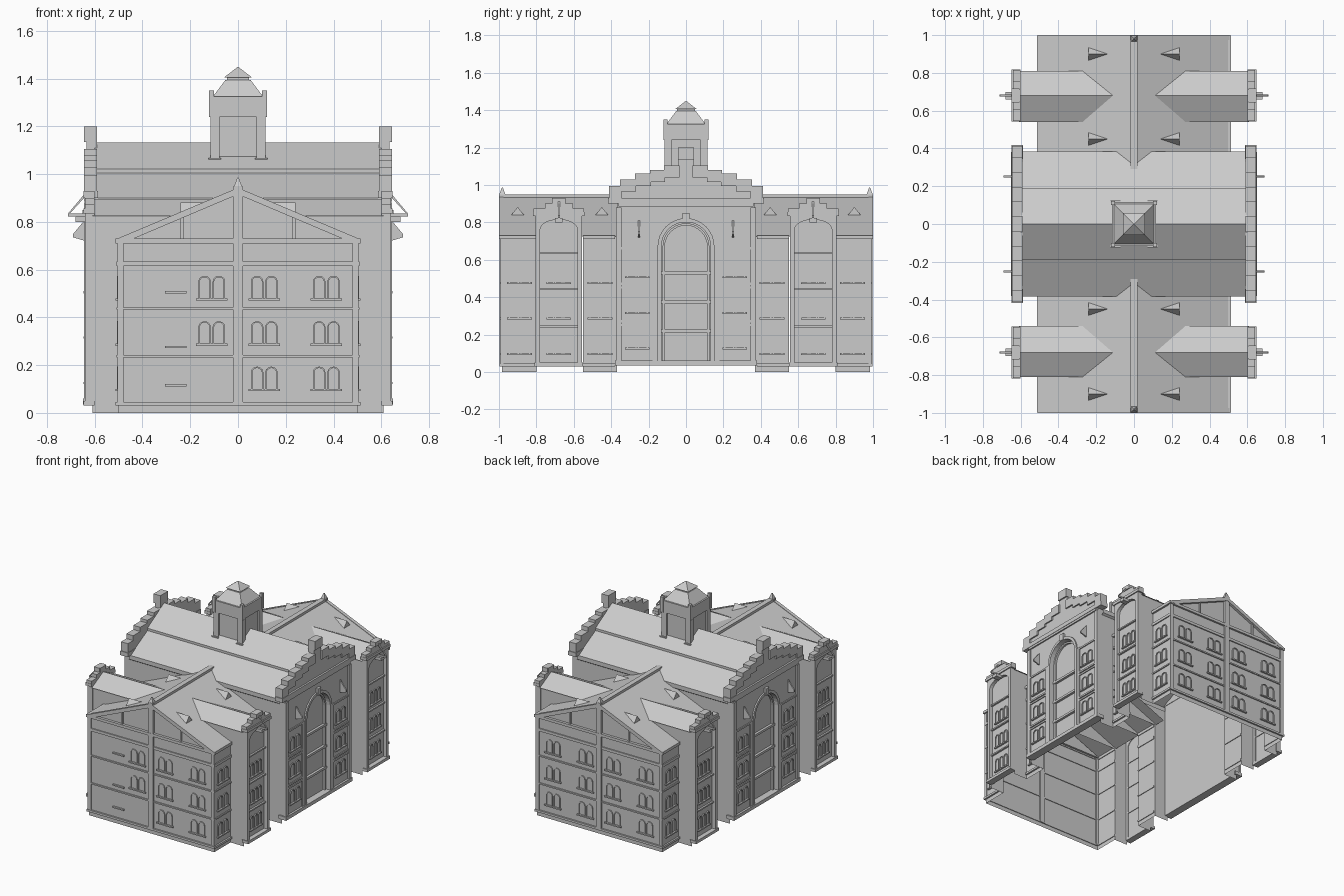
import bpy, bmesh, math
from mathutils import Matrix, Vector

if "Cube" in bpy.data.objects:
    bpy.data.objects.remove(bpy.data.objects["Cube"])


def prism(bm, pts, axis, a, b, solid=True):
    """Extrude a 2D profile along an axis; solid=False leaves an open sheet."""
    def at(p, t):
        u, v = p
        return {'x': (t, u, v), 'y': (u, t, v), 'z': (u, v, t)}[axis]
    lo = [bm.verts.new(at(p, a)) for p in pts]
    hi = [bm.verts.new(at(p, b)) for p in pts]
    n = len(pts)
    fs = [bm.faces.new((lo[i], lo[(i + 1) % n], hi[(i + 1) % n], hi[i]))
          for i in range(n if solid else n - 1)]
    if solid:
        fs += [bm.faces.new(lo[::-1]), bm.faces.new(hi)]
    bmesh.ops.recalc_face_normals(bm, faces=fs)


def box(bm, x0, x1, y0, y1, z0, z1):
    prism(bm, [(x0, y0), (x1, y0), (x1, y1), (x0, y1)], 'z', z0, z1)


def finish(name, bm, mirror=""):
    me = bpy.data.meshes.new(name)
    bm.to_mesh(me)
    bm.free()
    ob = bpy.data.objects.new(name, me)
    bpy.context.collection.objects.link(ob)
    if mirror:
        m = ob.modifiers.new("mirror", 'MIRROR')
        m.use_axis = ('X' in mirror, 'Y' in mirror, False)
        m.use_mirror_merge = False
    return ob


def boxes(name, items, mirror=""):
    bm = bmesh.new()
    for it in items:
        box(bm, *it)
    return finish(name, bm, mirror)


def shape(name, pts, axis, a, b, mirror="", solid=True):
    bm = bmesh.new()
    prism(bm, pts, axis, a, b, solid)
    return finish(name, bm, mirror)


def arch(c, w, z0, spring, rise, n=12):
    """Arched outline from right foot over the top to left foot."""
    return ([(c + w, z0)]
            + [(c + w * math.cos(math.pi * i / n), spring + rise * math.sin(math.pi * i / n))
               for i in range(n + 1)] + [(c - w, z0)])


def arch_ring(bm, c, w, t, z0, spring, rise, axis, a, b, n=12):
    outer = arch(c, w, z0, spring, rise, n)
    inner = arch(c, w - t, z0, spring, rise - t, n)
    prism(bm, outer + inner[::-1], axis, a, b)


def windows(bm, centre, count, rows, axis, wall):
    """Rows of arched lights with one shared sill."""
    for z in rows:
        for k in range(count):
            c = centre + (k - (count - 1) / 2) * (0.06 if count == 2 else 0.045)
            w = 0.026 if count == 2 else 0.02
            arch_ring(bm, c, w, 0.006, z, z + 0.07, 0.024, axis, wall, wall + 0.007, 6)
        sill(bm, centre, z, axis, wall)


def sill(bm, c, z, axis, wall, w=0.066):
    if axis == 'x':
        box(bm, wall, wall + 0.013, c - w, c + w, z - 0.009, z)
    else:
        box(bm, c - w, c + w, wall, wall + 0.013, z - 0.009, z)


def pyramid(bm, r1, r2, z0, z1, x=0, y=0):
    s = math.sqrt(2)
    m = Matrix.Translation(Vector((x, y, (z0 + z1) / 2))) @ Matrix.Rotation(math.pi / 4, 4, 'Z')
    bmesh.ops.create_cone(bm, cap_ends=True, segments=4, radius1=r1 * s, radius2=r2 * s,
                          depth=z1 - z0, matrix=m)


def stepped(c, steps, foot):
    """Symmetric stepped gable outline, with list of (half width, top z)."""
    half = list(foot)
    for i, (w, z) in enumerate(steps):
        half += [(w, steps[i - 1][1] if i else half[-1][1]), (w, z)]
    return [(c + w, z) for w, z in half] + [(c - w, z) for w, z in half[::-1]]


ROWS = (0.10, 0.29, 0.48)

# outer walls, open underneath
shape("wing_walls", [(0, .985), (.5, .985), (.5, .8), (.61, .8)], 'z', 0, .73, "XY", False)
shape("recess_walls", [(.61, .55), (.5, .55), (.5, .37), (.61, .37)], 'z', 0, .73, "XY", False)

# wing roof, pediments and ridge
shape("wing_roof", [(-.51, .725), (0, .94), (.51, .725)], 'y', .29, 1, "Y", False)
shape("pediment", [(-.5, .72), (.5, .72), (0, .93)], 'y', .965, .98, "Y")
shape("raking_cornice", [(0, .943), (.512, .727), (.512, .715), (.46, .72), (0, .915)],
      'y', .975, 1, "XY")
boxes("ridge_cap", [(-.018, .018, .28, 1, .92, .95)], "Y")
bm = bmesh.new()
pyramid(bm, .018, .003, .945, .985, 0, .982)
finish("ridge_finial", bm, "Y")
boxes("front_pilasters", [(-.02, .02, .975, .998, .03, .945)], "Y")
boxes("front_ribs", [(.228, .24, .975, .99, .73, .835), (.48, .505, .975, .993, .03, .72)], "XY")

# string courses
bands = []
for z0, z1, d in ((.03, .045, .012), (.232, .242, .008), (.432, .442, .008),
                  (.615, .635, .008), (.71, .73, .014)):
    bands += [(0, .5 + d, .98, .985 + d, z0, z1), (.495, .5 + d, .8, .985 + d, z0, z1),
              (.495, .5 + d, .38, .55, z0, z1)]
boxes("string_courses", bands, "XY")

# triangular dormers
bm = bmesh.new()
for y in (.45, .9):
    a, b, c, d = [bm.verts.new(v) for v in
                  ((.24, y - .037, .835), (.24, y + .037, .835), (.24, y, .882), (.14, y, .882))]
    for f in ((a, b, c), (b, d, c), (a, c, d)):
        bm.faces.new(f)
bmesh.ops.recalc_face_normals(bm, faces=bm.faces[:])
finish("dormers", bm, "XY")

# side pavilions
PY = .68
shape("pavilion_roof", [(.55, .72), (.55, .825), (.54, .825), (PY, .893), (.81, .825),
                        (.80, .825), (.80, .72)], 'x', .11, .61, "XY", False)
foot = [(.125, .04), (.125, .845)]
top = [(.135, .875), (.075, .9), (.033, .93)]
outline = stepped(PY, top, foot)
shape("pavilion_front", outline + arch(PY, .1, .04, .76, .055)[::-1], 'x', .6, .64, "XY")
shape("pavilion_panel", arch(PY, .105, .04, .76, .058), 'x', .605, .615, "XY")
boxes("pavilion_coping", [(.6, .648, PY - .137, PY + .137, .835, .855),
                          (.605, .648, PY - .037, PY + .037, .9, .93),
                          (.6, .648, PY - .13, PY + .13, .03, .05)]
      + [(.6, .628, PY - .1, PY + .1, z, z + .01) for z in (.237, .437, .632)], "XY")

# wall brackets on pavilions and central gables
bm = bmesh.new()
prism(bm, [(.64, .92), (.71, .837), (.71, .828), (.64, .905)], 'y', PY - .005, PY + .005)
box(bm, .63, .712, PY - .005, PY + .005, .822, .834)
box(bm, .63, .68, PY - .02, PY + .02, .8, .822)
prism(bm, [(.64, .81), (.69, .75), (.69, .735), (.64, .72)], 'y', .247, .257)
finish("wall_brackets", bm, "XY")

# central hall
prof = [(.37, .72), (.37, .86), (.385, .87), (.385, .9), (.19, 1.005), (.19, 1.022), (0, 1.133)]
shape("hall_roof", [(-y, z) for y, z in prof] + prof[-2::-1], 'x', -.6, .6, "", False)
steps = [(.41, .995), (.35, 1.03), (.27, 1.06), (.19, 1.08), (.115, 1.105), (.04, 1.2)]
outline = stepped(0, steps, [(.37, .04), (.37, .9)])
shape("hall_gable", outline + arch(0, .15, .04, .67, .15)[::-1], 'x', .59, .635, "X")
coping = [(.587, .648, -.418, .418, .9, .93)]
for (w, z), (w2, _) in zip(steps, steps[1:] + [(0, 0)]):
    coping += [(.59, .645, w2 - .004, w + .003, z - .065, z),
               (.59, .645, -w - .003, -w2 + .004, z - .065, z)]
boxes("gable_coping", coping, "X")
shape("entrance_panel", arch(0, .152, .04, .67, .152), 'x', .59, .6, "X")
bm = bmesh.new()
arch_ring(bm, 0, .152, .02, .05, .67, .152, 'x', .6, .645, 16)
arch_ring(bm, 0, .125, .012, .06, .67, .125, 'x', .6, .615, 16)
for z in (.22, .375, .53):
    box(bm, .598, .618, -.13, .13, z - .008, z + .008)
box(bm, .635, .652, -.018, .018, .80, .85)
finish("entrance_arch", bm, "X")
boxes("hall_base", [(.59, .65, -.38, .38, .035, .06), (.63, .645, -.36, .36, .885, .9)], "X")
trim = [(.63, .645, .345, .375, .05, .88), (.63, .642, .155, .18, .05, .67)]
trim += [(.63, .642, .18, .345, z, z + .012) for z in (.245, .265, .445, .465, .655)]
boxes("hall_pilasters", trim, "XY")

# windows: sides, then front and back
bm = bmesh.new()
windows(bm, .89, 2, ROWS, 'x', .5)
windows(bm, .46, 2, ROWS, 'x', .5)
windows(bm, PY, 3, ROWS, 'x', .615)
windows(bm, .26, 2, (.13, .32, .51), 'x', .635)
finish("side_windows", bm, "XY")
bm = bmesh.new()
windows(bm, .11, 2, ROWS, 'y', .985)
windows(bm, .37, 2, ROWS, 'y', .985)
back = finish("back_windows", bm, "X")
bm = bmesh.new()
windows(bm, -.11, 2, ROWS, 'y', .985)
windows(bm, -.37, 2, ROWS, 'y', .985)
windows(bm, .11, 2, ROWS[1:], 'y', .985)
for z in (.12, .28, .51):
    sill(bm, .26, z, 'y', .985, .045)
bmesh.ops.rotate(bm, verts=bm.verts[:], cent=(0, 0, 0), matrix=Matrix.Rotation(math.pi, 3, 'Z'))
finish("front_windows", bm)

# tower with corner piers and two-stage roof
boxes("tower_body", [(-.1, .1, -.1, .1, 1.03, 1.33), (-.116, .116, -.116, .116, 1.24, 1.325)])
boxes("tower_piers", [(.077, .115, .077, .115, 1.03, 1.25), (.1, .121, .1, .121, 1.24, 1.35),
                      (.072, .124, .072, .124, 1.02, 1.068)], "XY")
bm = bmesh.new()
pyramid(bm, .105, .052, 1.325, 1.395)
pyramid(bm, .047, .047, 1.39, 1.41)
pyramid(bm, .058, 0, 1.405, 1.45)
finish("tower_roof", bm)
